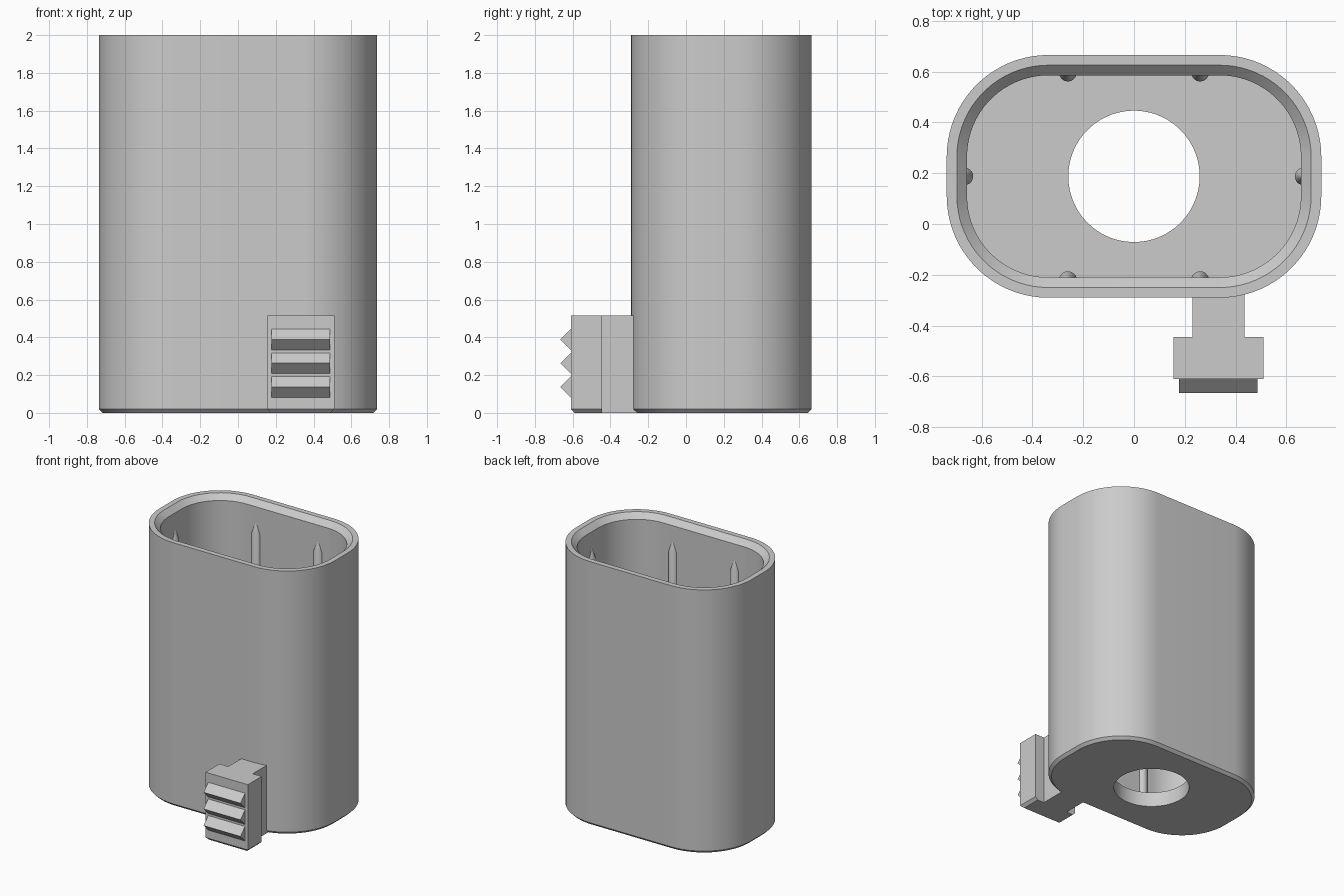
import bpy, bmesh
from math import pi, sin, cos

if "Cube" in bpy.data.objects:
    bpy.data.objects.remove(bpy.data.objects["Cube"], do_unlink=True)

grey = bpy.data.materials.new("plain grey")
grey.use_nodes = True
grey.diffuse_color = (0.6, 0.6, 0.6, 1)
grey.node_tree.nodes["Principled BSDF"].inputs["Base Color"].default_value = grey.diffuse_color

CY = 0.1875            # centre of the cup in y
HX, HY, R = 0.737, 0.4775, 0.4
WALL, FLOOR, ARC = 0.08, 0.11, 20


def loft(name, rings, closed=False):
    """Skin a list of equal point rings; cap the ends, or join last to first."""
    bm = bmesh.new()
    rows = [[bm.verts.new(p) for p in ring] for ring in rings]
    n = len(rows[0])
    pairs = list(zip(rows, rows[1:])) + ([(rows[-1], rows[0])] if closed else [])
    for a, b in pairs:
        for i in range(n):
            j = (i + 1) % n
            bm.faces.new((a[i], a[j], b[j], b[i]))
    if not closed:
        bm.faces.new(rows[0])
        bm.faces.new(rows[-1])
    bmesh.ops.recalc_face_normals(bm, faces=bm.faces)
    mesh = bpy.data.meshes.new(name)
    bm.to_mesh(mesh)
    bm.free()
    mesh.materials.append(grey)
    ob = bpy.data.objects.new(name, mesh)
    bpy.context.collection.objects.link(ob)
    bpy.ops.object.select_all(action="DESELECT")
    ob.select_set(True)
    bpy.context.view_layer.objects.active = ob
    bpy.ops.object.shade_smooth_by_angle(angle=pi / 6)
    return ob


def rounded(inset, z):
    """Rounded rectangle ring of the cup, moved inwards by inset."""
    pts = []
    for k, (sx, sy) in enumerate([(1, 1), (-1, 1), (-1, -1), (1, -1)]):
        for i in range(ARC):
            a = (k + i / (ARC - 1)) * pi / 2
            pts.append((sx * (HX - R) + (R - inset) * cos(a),
                        CY + sy * (HY - R) + (R - inset) * sin(a), z))
    return pts


def circle(x, y, r, z, n):
    return [(x + r * cos((i + 0.5) * 2 * pi / n),
             y + r * sin((i + 0.5) * 2 * pi / n), z) for i in range(n)]


def rect(x0, x1, y0, y1, z):
    return [(x0, y0, z), (x1, y0, z), (x1, y1, z), (x0, y1, z)]


# Hollow cup with bevelled foot, chamfered lip and round floor hole
hole = 0.2585
loft("cup_body", [
    circle(0, CY, hole, 0, 4 * ARC),
    rounded(0.02, 0), rounded(0, 0.02), rounded(0, 2),
    rounded(WALL / 2, 2), rounded(WALL, 1.96), rounded(WALL, FLOOR),
    circle(0, CY, hole, FLOOR, 4 * ARC)], closed=True)

# Pointed ribs along the inner wall
px, py = HX - WALL + 0.011, HY - WALL + 0.011
spots = [(sx * 0.26, CY + sy * py) for sx in (-1, 1) for sy in (-1, 1)]
spots += [(-px, CY), (px, CY)]
for i, (x, y) in enumerate(spots):
    loft(f"inner_rib_{i + 1}", [
        circle(x, y, 0.035, FLOOR - 0.02, 24), circle(x, y, 0.035, 1.76, 24),
        circle(x, y, 0.001, 1.86, 24)])

# Side clip: stem, grip plate and three ridges
loft("clip_stem", [rect(0.23, 0.435, -0.445, -0.25, z) for z in (0, 0.515)])
loft("clip_plate", [
    rect(0.175, 0.49, -0.59, -0.445, 0),
    rect(0.155, 0.51, -0.61, -0.445, 0.02),
    rect(0.155, 0.51, -0.61, -0.445, 0.515)])
for i in range(3):
    z = 0.137 + 0.126 * i
    loft(f"grip_ridge_{i + 1}", [
        [(x, -0.605, z - 0.06), (x, -0.665, z), (x, -0.605, z + 0.06)]
        for x in (0.177, 0.486)])
